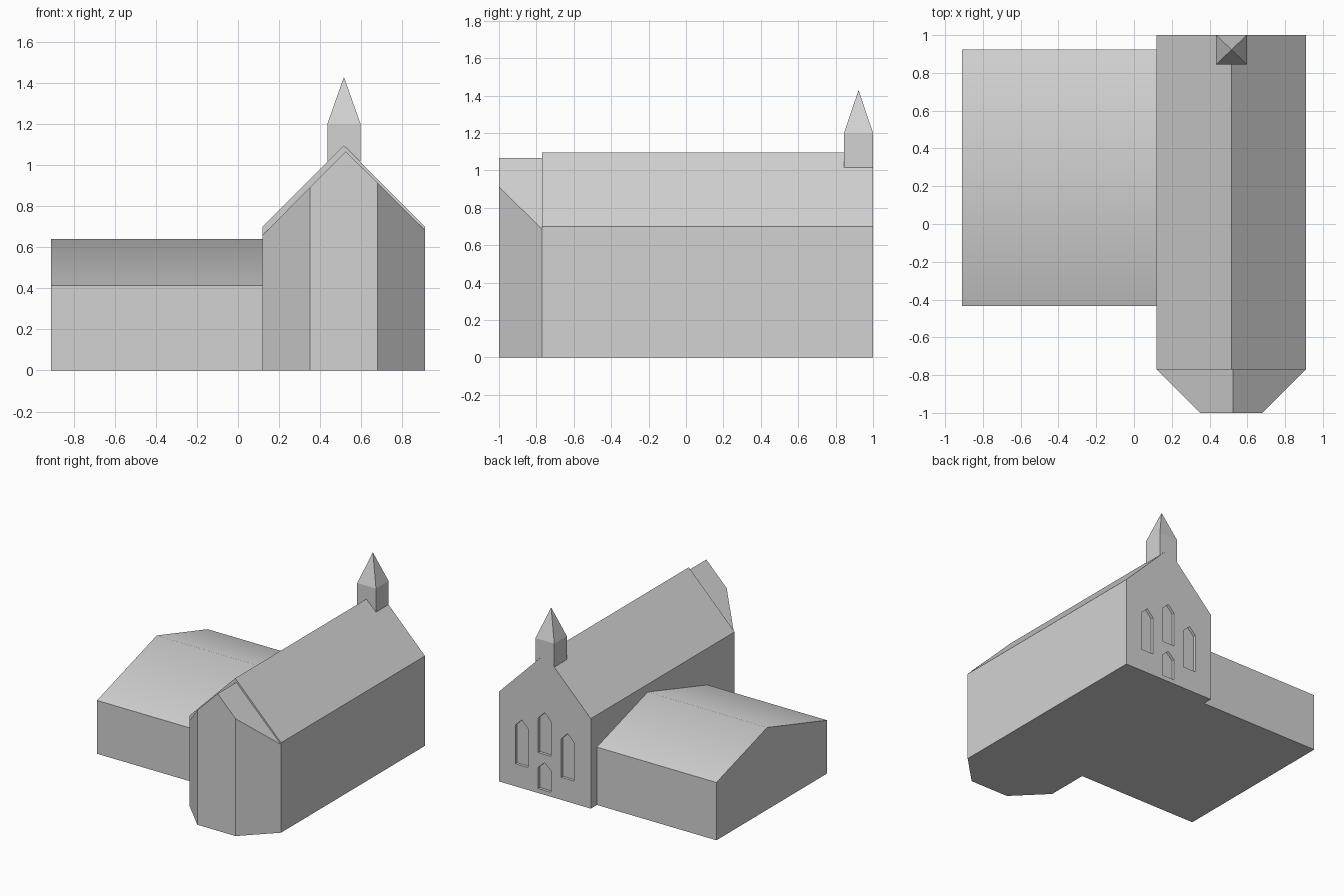
import bpy, bmesh, math
from mathutils import Vector

if "Cube" in bpy.data.objects:
    bpy.data.objects.remove(bpy.data.objects["Cube"])

stone = bpy.data.materials.new("light_grey")
stone.diffuse_color = (0.65, 0.65, 0.65, 1)
stone.use_nodes = True
stone.node_tree.nodes["Principled BSDF"].inputs["Base Color"].default_value = stone.diffuse_color


def prism(bm, profile, axis, a, b):
    """Add a closed prism: 2D profile (u, z) extruded from a to b along axis 'X' or 'Y'."""
    place = (lambda u, t, z: (t, u, z)) if axis == 'X' else (lambda u, t, z: (u, t, z))
    lo = [bm.verts.new(place(u, a, z)) for u, z in profile]
    hi = [bm.verts.new(place(u, b, z)) for u, z in profile]
    n = len(profile)
    bm.faces.new(lo)
    bm.faces.new(hi[::-1])
    for i in range(n):
        j = (i + 1) % n
        bm.faces.new((lo[i], hi[i], hi[j], lo[j]))


def finish(bm, name):
    bmesh.ops.recalc_face_normals(bm, faces=bm.faces[:])
    me = bpy.data.meshes.new(name)
    bm.to_mesh(me)
    bm.free()
    me.materials.append(stone)
    ob = bpy.data.objects.new(name, me)
    bpy.context.collection.objects.link(ob)
    return ob


def activate(ob):
    bpy.ops.object.select_all(action='DESELECT')
    ob.select_set(True)
    bpy.context.view_layer.objects.active = ob


# Nave with gabled roof
bm = bmesh.new()
prism(bm, [(0.12, 0), (0.91, 0), (0.91, 0.70), (0.515, 1.097), (0.12, 0.70)], 'Y', -0.77, 1.0)
nave = finish(bm, "nave")

# Recessed pointed windows and door in the back gable: centre x, sill, shoulder, tip
bm = bmesh.new()
for x, sill, shoulder, tip in [(0.715, 0.175, 0.475, 0.53), (0.32, 0.175, 0.475, 0.53),
                               (0.518, 0.315, 0.585, 0.64), (0.518, 0.035, 0.20, 0.25)]:
    w = 0.055
    prism(bm, [(x - w, sill), (x + w, sill), (x + w, shoulder), (x, tip), (x - w, shoulder)],
          'Y', 0.978, 1.05)
cutter = finish(bm, "window_cutter")
cutter.hide_render = True
mod = nave.modifiers.new("windows", 'BOOLEAN')
mod.operation = 'DIFFERENCE'
mod.solver = 'EXACT'
mod.object = cutter
activate(nave)
bpy.ops.object.modifier_apply(modifier=mod.name)
bpy.data.objects.remove(cutter)

# Apse: slightly lower gable with both corners cut at an angle
bm = bmesh.new()
prism(bm, [(0.12, 0), (0.91, 0), (0.91, 0.685), (0.525, 1.067), (0.12, 0.66)], 'Y', -1.0, -0.77)
for co, no in [((0.12, -0.77, 0), (-1, -1, 0)), ((0.91, -0.77, 0), (1, -1, 0))]:
    bmesh.ops.bisect_plane(bm, geom=bm.verts[:] + bm.edges[:] + bm.faces[:], dist=1e-5,
                           plane_co=co, plane_no=Vector(no).normalized(), clear_outer=True)
    bmesh.ops.holes_fill(bm, edges=[e for e in bm.edges if e.is_boundary], sides=0)
finish(bm, "apse")

# Side hall with shallow, softly shaded roof
bm = bmesh.new()
prism(bm, [(-0.435, 0), (0.925, 0), (0.925, 0.45), (0.30, 0.64), (-0.435, 0.415)], 'X', -0.91, 0.12)
hall = finish(bm, "side_hall")
activate(hall)
bpy.ops.object.shade_smooth_by_angle(angle=math.radians(40))

# Bell turret straddling the ridge
bm = bmesh.new()
prism(bm, [(0.435, 1.016), (0.515, 1.097), (0.597, 1.016), (0.597, 1.2), (0.435, 1.2)],
      'Y', 0.845, 1.0)
finish(bm, "bell_turret")

# Pyramid spire
bm = bmesh.new()
base = [bm.verts.new(p) for p in [(0.435, 0.845, 1.2), (0.597, 0.845, 1.2),
                                  (0.597, 1.0, 1.2), (0.435, 1.0, 1.2)]]
apex = bm.verts.new((0.516, 0.9225, 1.43))
bm.faces.new(base[::-1])
for i in range(4):
    bm.faces.new((base[i], base[(i + 1) % 4], apex))
finish(bm, "spire")
